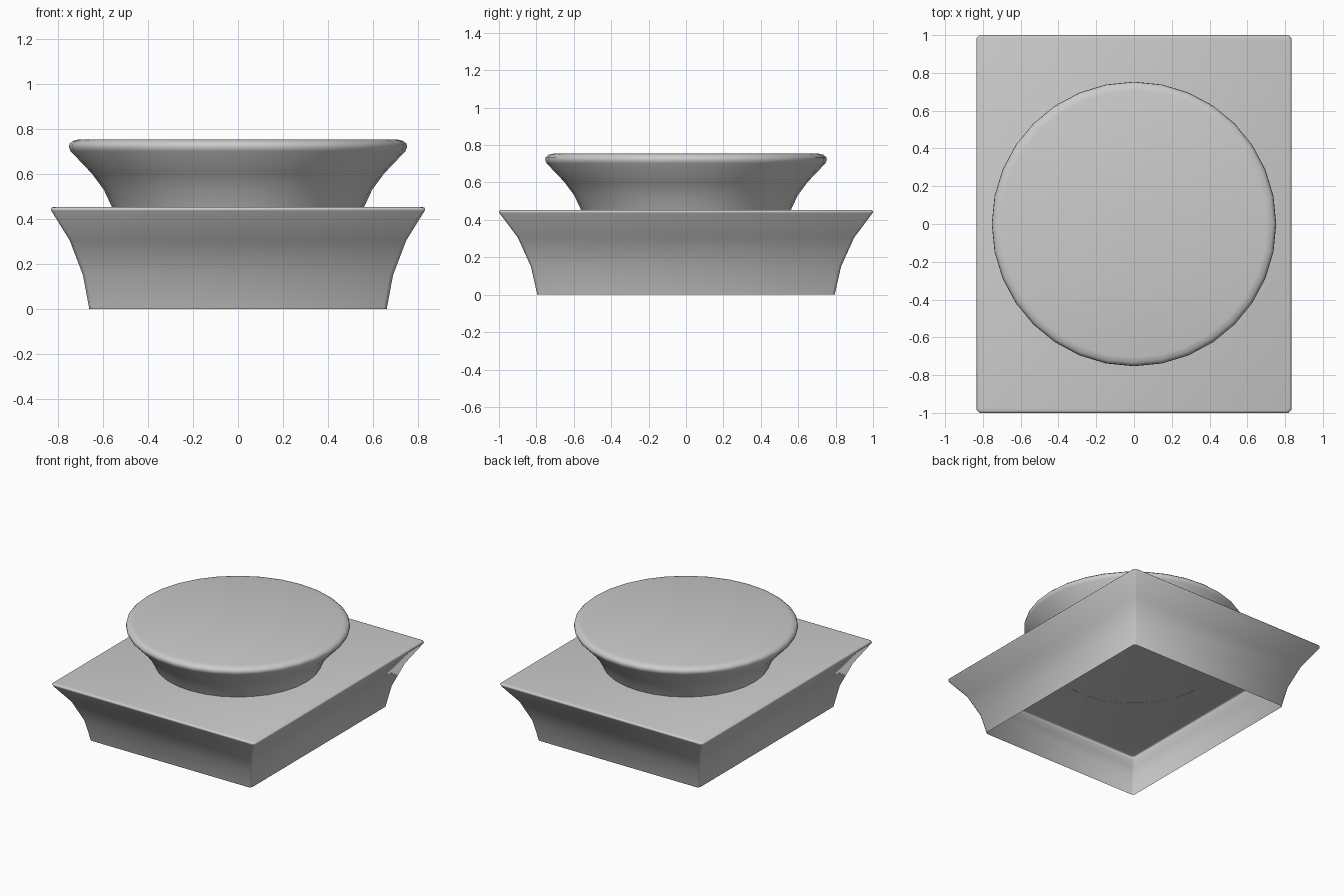
import bpy, bmesh
from math import sin, cos, pi, radians

if "Cube" in bpy.data.objects:
    bpy.data.objects.remove(bpy.data.objects["Cube"])


def loft(name, rings):
    """Skin stacked rings, cap the top and leave the underside open."""
    bm = bmesh.new()
    loops = [[bm.verts.new(p) for p in ring] for ring in rings]
    for low, high in zip(loops, loops[1:]):
        n = len(low)
        for i in range(n):
            j = (i + 1) % n
            bm.faces.new((low[i], low[j], high[j], high[i]))
    bm.faces.new(loops[-1])
    mesh = bpy.data.meshes.new(name)
    bm.to_mesh(mesh)
    bm.free()
    obj = bpy.data.objects.new(name, mesh)
    bpy.context.collection.objects.link(obj)
    bpy.ops.object.select_all(action='DESELECT')
    obj.select_set(True)
    bpy.context.view_layer.objects.active = obj
    bpy.ops.object.shade_smooth_by_angle(angle=radians(50))
    return obj


def rectangle(hx, hy, z, c=0.015):
    """Rectangle with small chamfered corners, counter-clockwise."""
    return [(hx, -hy + c, z), (hx, hy - c, z), (hx - c, hy, z), (-hx + c, hy, z),
            (-hx, hy - c, z), (-hx, -hy + c, z), (-hx + c, -hy, z), (hx - c, -hy, z)]


def circle(r, z, n=32):
    return [(r * cos(2 * pi * i / n), r * sin(2 * pi * i / n), z) for i in range(n)]


# Flared rectangular base, an open shell underneath
base_profile = [(0.662, 0.795, 0), (0.69, 0.829, 0.15), (0.749, 0.899, 0.305),
                (0.831, 0.998, 0.437), (0.833, 1.0, 0.444),
                (0.829, 0.996, 0.451), (0.820, 0.987, 0.454)]
loft("flared_base", [rectangle(*p) for p in base_profile])

# Flared round top with a rolled rim
top_profile = [(0.561, 0.453), (0.597, 0.53), (0.65, 0.602), (0.745, 0.702),
               (0.753, 0.72), (0.750, 0.735), (0.735, 0.748), (0.705, 0.755)]
loft("round_top", [circle(*p) for p in top_profile])
